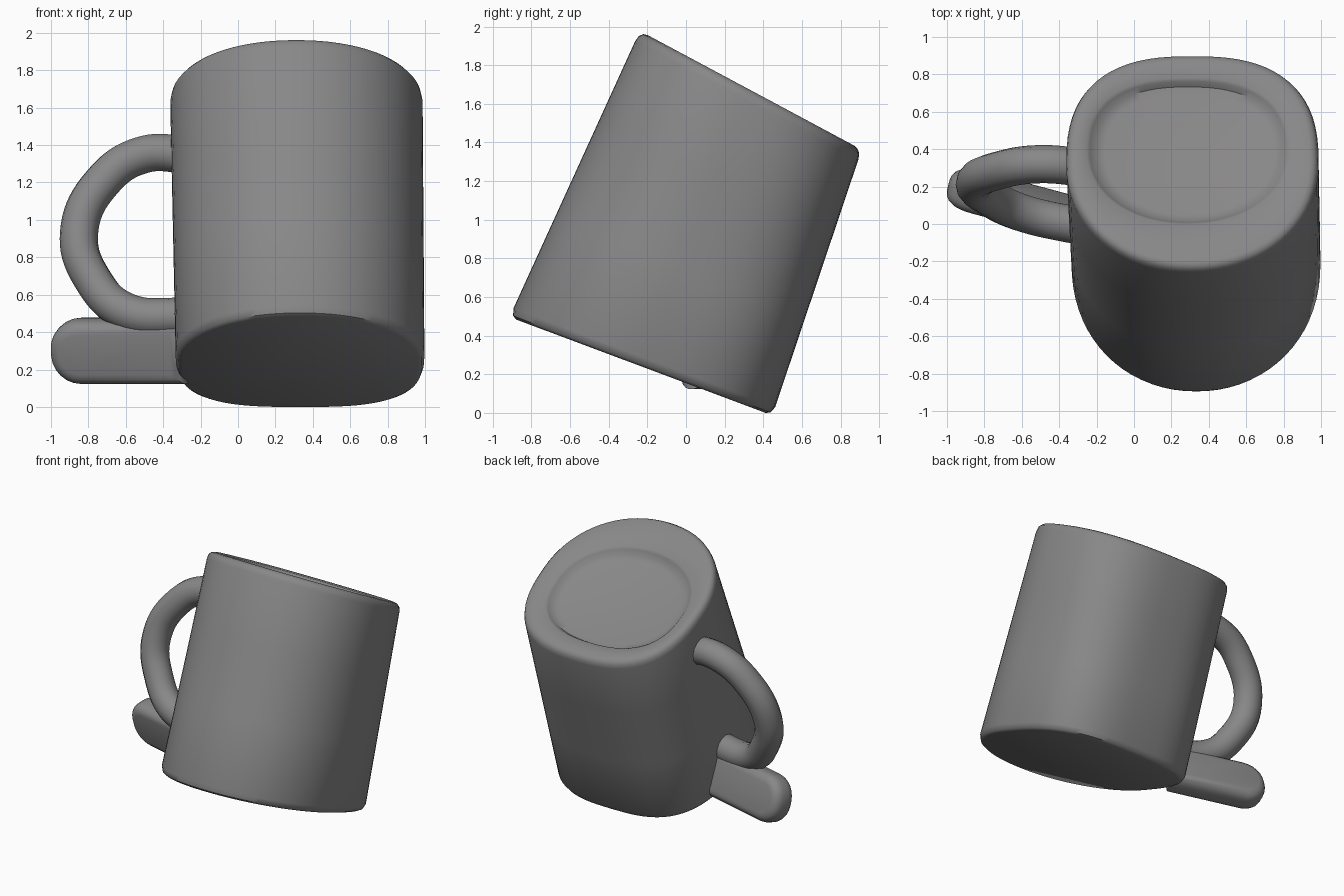
import bpy, bmesh, math
from mathutils import Vector, Matrix

if "Cube" in bpy.data.objects:
    bpy.data.objects.remove(bpy.data.objects["Cube"])

grey = bpy.data.materials.new("clay_grey")
grey.diffuse_color = (0.25, 0.245, 0.245, 1)
grey.use_nodes = True
grey.node_tree.nodes["Principled BSDF"].inputs["Base Color"].default_value = grey.diffuse_color


def finish(obj):
    obj.data.materials.append(grey)
    bpy.ops.object.select_all(action='DESELECT')
    obj.select_set(True)
    bpy.context.view_layer.objects.active = obj
    if obj.type == 'MESH':
        bpy.ops.object.shade_smooth_by_angle(angle=math.radians(40))


def link_mesh(name, bm):
    bmesh.ops.recalc_face_normals(bm, faces=bm.faces)
    mesh = bpy.data.meshes.new(name)
    bm.to_mesh(mesh)
    bm.free()
    obj = bpy.data.objects.new(name, mesh)
    bpy.context.collection.objects.link(obj)
    finish(obj)


# Leaning mug: base and rim frames, joined by oval rings that are squarer at the back
BASE, RIM = Vector((0.332, -0.23, 0.25)), Vector((0.312, 0.332, 1.662))
BASE_HALF, RIM_HALF = Vector((0, 0.68, -0.255)), Vector((0, 0.575, -0.307))
SEGMENTS = 72


def ring(bm, t, sx, sd, dx=0.0, shift=0.0, front=2.1, back=None):
    centre, half = BASE.lerp(RIM, t), BASE_HALF.lerp(RIM_HALF, t)
    back = back or 3.0 - 0.4 * t
    verts = []
    for i in range(SEGMENTS):
        a = math.tau * i / SEGMENTS
        power = back if math.sin(a) > 0 else front
        c, s = (math.copysign(abs(f) ** (2 / power), f) for f in (math.cos(a), math.sin(a)))
        x = (0.665 + 0.01 * t) * sx * c + dx
        verts.append(bm.verts.new(centre + Vector((x, 0, 0)) + half * (shift + sd * s)))
    return verts


bm = bmesh.new()
rings = [ring(bm, t, s, s) for t, s in
         ((-0.006, 0.95), (0.002, 0.98), (0.025, 1), (0.35, 1), (0.68, 1),
          (0.97, 1), (0.99, 0.99), (1.002, 0.965), (1.006, 0.93))]
# Shallow, off-centre hollow in the top
rings += [ring(bm, t, sx, sd, -0.025, 0.1, 2.1, 2.5) for t, sx, sd in
          ((1.0, 0.80, 0.68), (0.992, 0.775, 0.655), (0.972, 0.735, 0.62), (0.964, 0.66, 0.55))]
for lower, upper in zip(rings, rings[1:]):
    for i in range(SEGMENTS):
        j = (i + 1) % SEGMENTS
        bm.faces.new((lower[i], lower[j], upper[j], upper[i]))
bm.faces.new(rings[0])
bm.faces.new(rings[-1])
link_mesh("mug_body", bm)

# Round looped handle
curve = bpy.data.curves.new("handle", 'CURVE')
curve.dimensions = '3D'
curve.bevel_depth = 0.102
curve.bevel_resolution = 5
curve.resolution_u = 10
curve.use_fill_caps = True
path = [(-0.25, 0.30, 1.345), (-0.50, 0.32, 1.35), (-0.71, 0.29, 1.22), (-0.85, 0.22, 0.93),
        (-0.77, 0.14, 0.67), (-0.60, 0.06, 0.51), (-0.25, -0.02, 0.48)]
spline = curve.splines.new('BEZIER')
spline.bezier_points.add(len(path) - 1)
for point, co in zip(spline.bezier_points, path):
    point.co = co
    point.handle_left_type = point.handle_right_type = 'AUTO'
handle = bpy.data.objects.new("handle", curve)
bpy.context.collection.objects.link(handle)
finish(handle)

# Rounded, slanted paddle under the handle
bm = bmesh.new()
bmesh.ops.create_cube(bm, size=1, matrix=Matrix.Diagonal((0.74, 0.18, 0.35, 1)))
ends = [e for e in bm.edges if all(v.co.x < 0 for v in e.verts)
        and abs(e.verts[0].co.y - e.verts[1].co.y) > 0.1]
bmesh.ops.bevel(bm, geom=ends, offset=0.16, segments=6, profile=0.5, affect='EDGES')
rims = [e for e in bm.edges if abs(e.verts[0].co.y - e.verts[1].co.y) < 0.01]
bmesh.ops.bevel(bm, geom=rims, offset=0.065, segments=4, profile=0.5, affect='EDGES')
turn = (Matrix.Translation((-0.635, 0.115, 0.30)) @ Matrix.Rotation(math.radians(-15), 4, 'Z')
        @ Matrix.Rotation(math.radians(15), 4, 'X'))
bmesh.ops.transform(bm, matrix=turn, verts=bm.verts)
link_mesh("paddle", bm)
